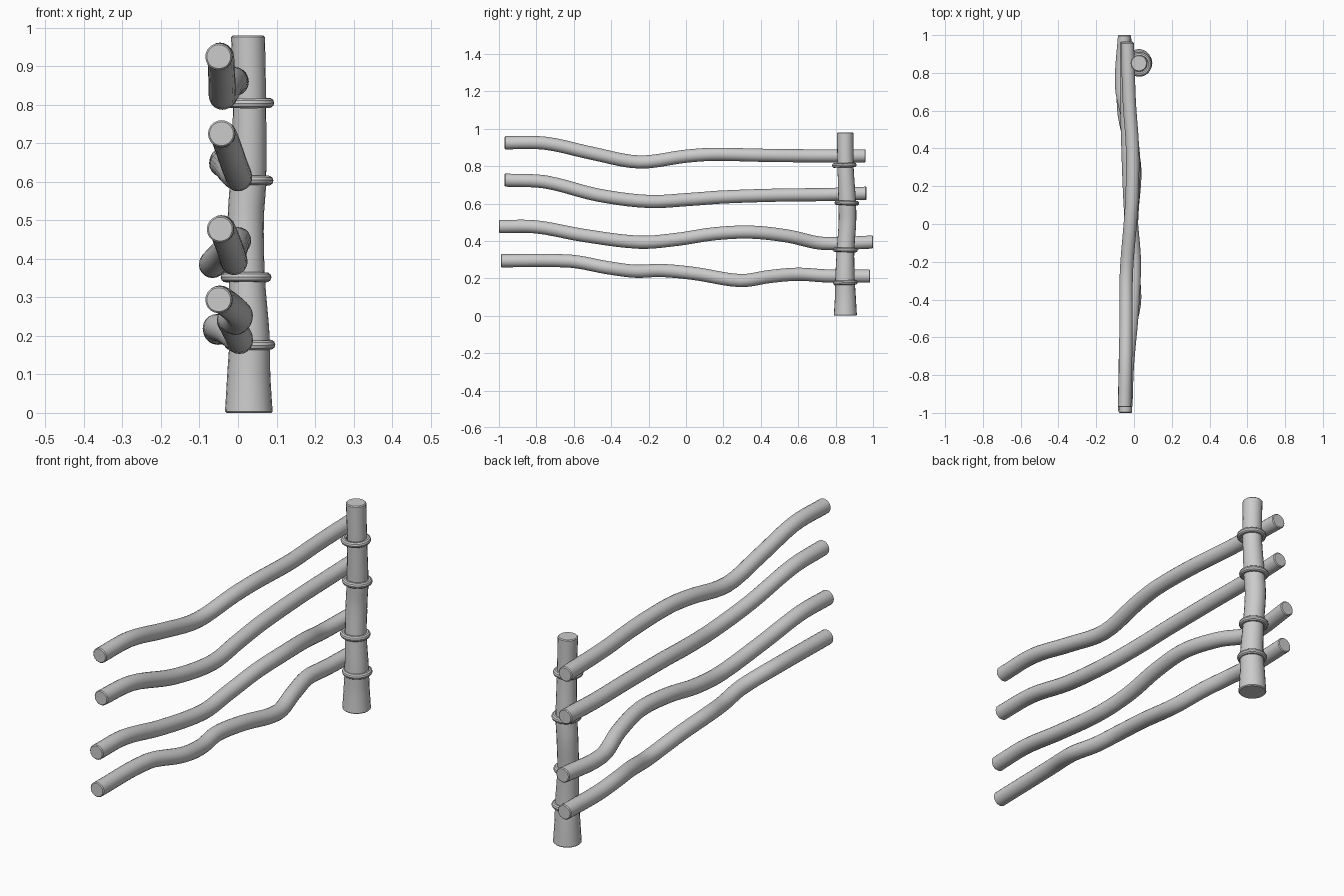
import bpy, bmesh, math
from mathutils import Vector

if "Cube" in bpy.data.objects:
    bpy.data.objects.remove(bpy.data.objects["Cube"])

SIDES = 20


def spline(pts, steps=5):
    """Smooth curve through (x, y, z, radius) points."""
    p = [Vector(q) for q in pts]
    out = []
    for i in range(len(p) - 1):
        a, b = p[i], p[i + 1]
        length = (b - a).length
        # finite-difference tangents scaled to this span
        ta = (b - p[i - 1]) / (b - p[i - 1]).length * length if i > 0 else b - a
        tb = ((p[i + 2] - a) / (p[i + 2] - a).length * length
              if i + 2 < len(p) else b - a)
        for s in range(steps):
            t = s / steps
            out.append(a * (2*t**3 - 3*t**2 + 1) + ta * (t**3 - 2*t**2 + t)
                       + b * (3*t**2 - 2*t**3) + tb * (t**3 - t**2))
    return out + [p[-1]]


def pole(name, pts, axis, side, rim=0.004):
    """Round pole swept along a wavy path, with slightly eased end caps."""
    path = spline(pts)
    centres = [q.to_3d() for q in path]
    radii = [q[3] for q in path]
    rings = []
    for i, c in enumerate(centres):
        if i in (0, len(centres) - 1):
            tan = axis
            inset = axis * (rim if i == 0 else -rim)
            pair = [(c, radii[i] - rim), (c + inset, radii[i])]
            rings += [(q, r, tan) for q, r in (pair if i == 0 else pair[::-1])]
        else:
            rings.append((c, radii[i], (centres[i + 1] - centres[i - 1]).normalized()))
    bm = bmesh.new()
    loops = []
    for c, r, tan in rings:
        u = (side - tan * side.dot(tan)).normalized()
        v = tan.cross(u)
        loops.append([bm.verts.new(c + r * (u * math.cos(a) + v * math.sin(a)))
                      for a in (2 * math.pi * k / SIDES for k in range(SIDES))])
    for l0, l1 in zip(loops, loops[1:]):
        for k in range(SIDES):
            n = (k + 1) % SIDES
            bm.faces.new((l0[k], l0[n], l1[n], l1[k]))
    bm.faces.new(loops[0][::-1])
    bm.faces.new(loops[-1])
    me = bpy.data.meshes.new(name)
    bm.to_mesh(me)
    bm.free()
    ob = bpy.data.objects.new(name, me)
    bpy.context.collection.objects.link(ob)
    smooth(ob)


def smooth(ob):
    bpy.ops.object.select_all(action='DESELECT')
    ob.select_set(True)
    bpy.context.view_layer.objects.active = ob
    bpy.ops.object.shade_smooth_by_angle(angle=math.radians(35))


X, Y, Z = Vector((1, 0, 0)), Vector((0, 1, 0)), Vector((0, 0, 1))

# Upright post, flared at the foot
pole("post", [(.028, .852, 0, .062), (.028, .852, .1, .056), (.03, .85, .2, .052),
              (.023, .853, .35, .047), (.02, .863, .5, .047), (.026, .862, .6, .047),
              (.03, .853, .8, .043), (.026, .851, .98, .044)], Z, X)

# Wavy rails, top to bottom: (x, y, z)
rails = [
    [(-.05, -.97, .925), (-.045, -.75, .922), (-.042, -.5, .868), (-.04, -.25, .822),
     (-.02, 0, .853), (-.01, .15, .863), (-.008, .4, .858), (-.025, .65, .855), (-.035, .96, .855)],
    [(-.043, -.97, .725), (-.035, -.75, .715), (-.01, -.47, .645), (.002, -.2, .611),
     (-.015, .02, .622), (-.025, .2, .635), (-.035, .5, .645), (-.04, .75, .648), (-.038, .965, .655)],
    [(-.046, -1, .477), (-.04, -.8, .475), (-.022, -.55, .43), (-.01, -.25, .393),
     (-.015, -.05, .408), (-.006, .15, .438), (-.002, .35, .447), (-.03, .55, .425),
     (-.066, .73, .387), (-.05, 1, .394)],
    [(-.05, -.99, .294), (-.04, -.62, .292), (.002, -.42, .257), (-.004, -.27, .238),
     (-.02, -.13, .242), (-.012, .05, .225), (.004, .29, .188), (-.025, .45, .21),
     (-.054, .6, .222), (-.055, .75, .213), (-.048, .985, .212)],
]
for pts, name in zip(rails, ("top", "upper", "lower", "bottom")):
    pole(name + "_rail", [(*q, .035) for q in pts], Y, X)

# Binding rings around the post: (x, y, z, tilt)
for i, (x, y, z, tilt) in enumerate([(.028, .846, .805, .03), (.026, .86, .603, -.03),
                                     (.021, .852, .352, -.02), (.031, .852, .177, .03)]):
    bpy.ops.mesh.primitive_torus_add(location=(x, y, z), rotation=(tilt, 0, 0),
                                     major_radius=.053, minor_radius=.013,
                                     major_segments=28, minor_segments=10)
    ring = bpy.context.object
    ring.name = "binding_ring_%d" % (i + 1)
    smooth(ring)
